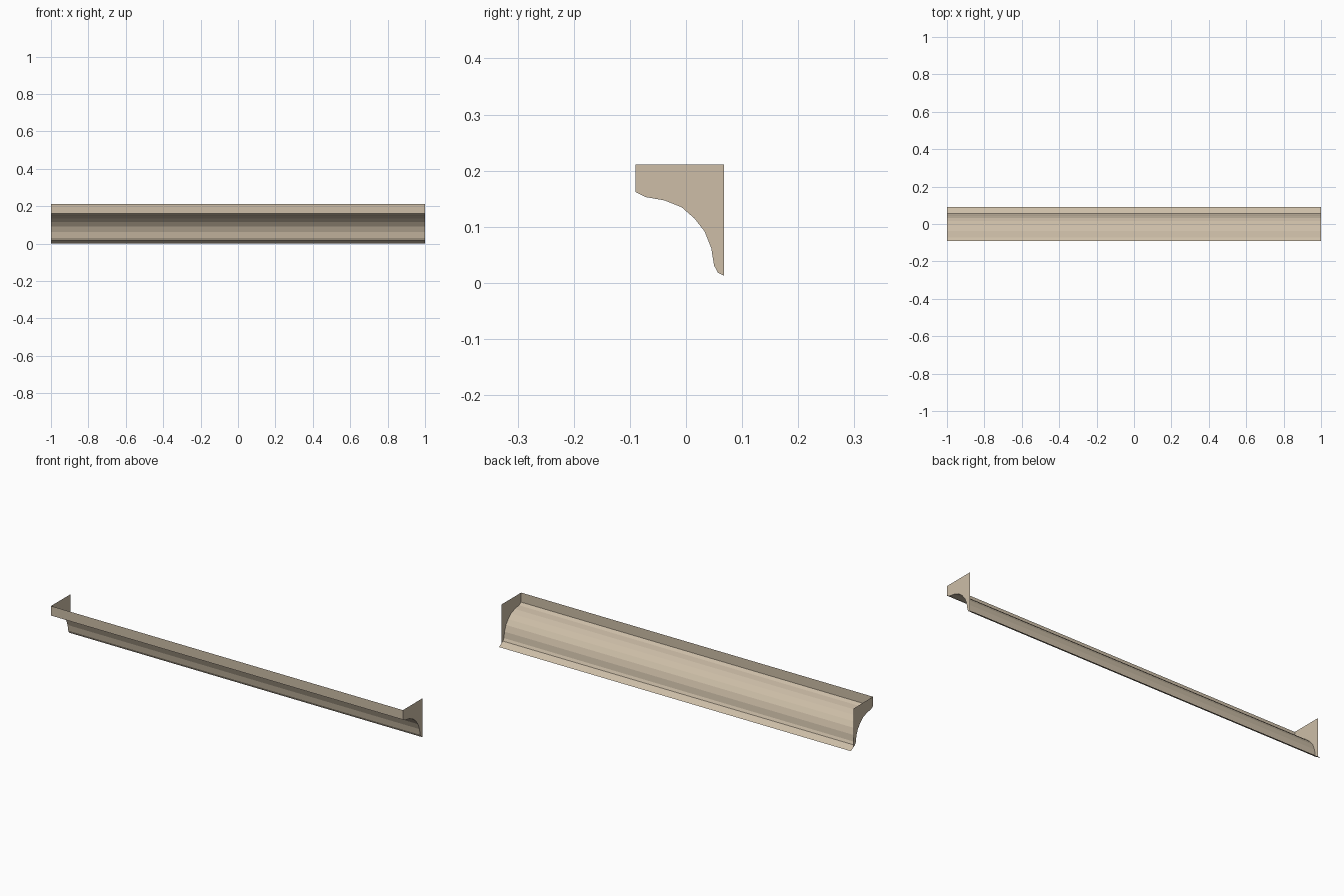
import bpy

if "Cube" in bpy.data.objects:
    bpy.data.objects.remove(bpy.data.objects["Cube"])

# Single plaster colour
plaster = bpy.data.materials.new("warm_plaster")
plaster.diffuse_color = (0.61, 0.515, 0.39, 1.0)
plaster.use_nodes = True
plaster.node_tree.nodes["Principled BSDF"].inputs["Base Color"].default_value = plaster.diffuse_color

# Moulding cross-section (y, z): front lip, cove, then the thin wall foot
profile = [(-0.09, 0.211), (-0.09, 0.162), (-0.072, 0.153), (-0.038, 0.147),
           (-0.008, 0.135), (0.015, 0.115), (0.033, 0.092), (0.045, 0.062),
           (0.05, 0.031), (0.057, 0.018), (0.068, 0.0125), (0.09, 0.0)]
HALF = 1.0


def add_mesh(name, verts, faces):
    mesh = bpy.data.meshes.new(name)
    mesh.from_pydata(verts, [], faces)
    mesh.materials.append(plaster)
    mesh.update()
    obj = bpy.data.objects.new(name, mesh)
    bpy.context.collection.objects.link(obj)
    return obj


# Open-backed, open-topped moulding strip, facing front
n = len(profile)
verts = [(x, y, z) for x in (-HALF, HALF) for y, z in profile]
add_mesh("cove_moulding", verts,
         [(i, i + 1, n + i + 1, n + i) for i in range(n - 1)])

# Flat end caps, squared off at the back where the foot begins
outline = profile[:-1] + [(0.068, 0.211)]
for name, x in (("left_end_cap", -HALF), ("right_end_cap", HALF)):
    order = list(range(len(outline)))
    if x < 0:
        order.reverse()
    add_mesh(name, [(x, y, z) for y, z in outline], [order])
